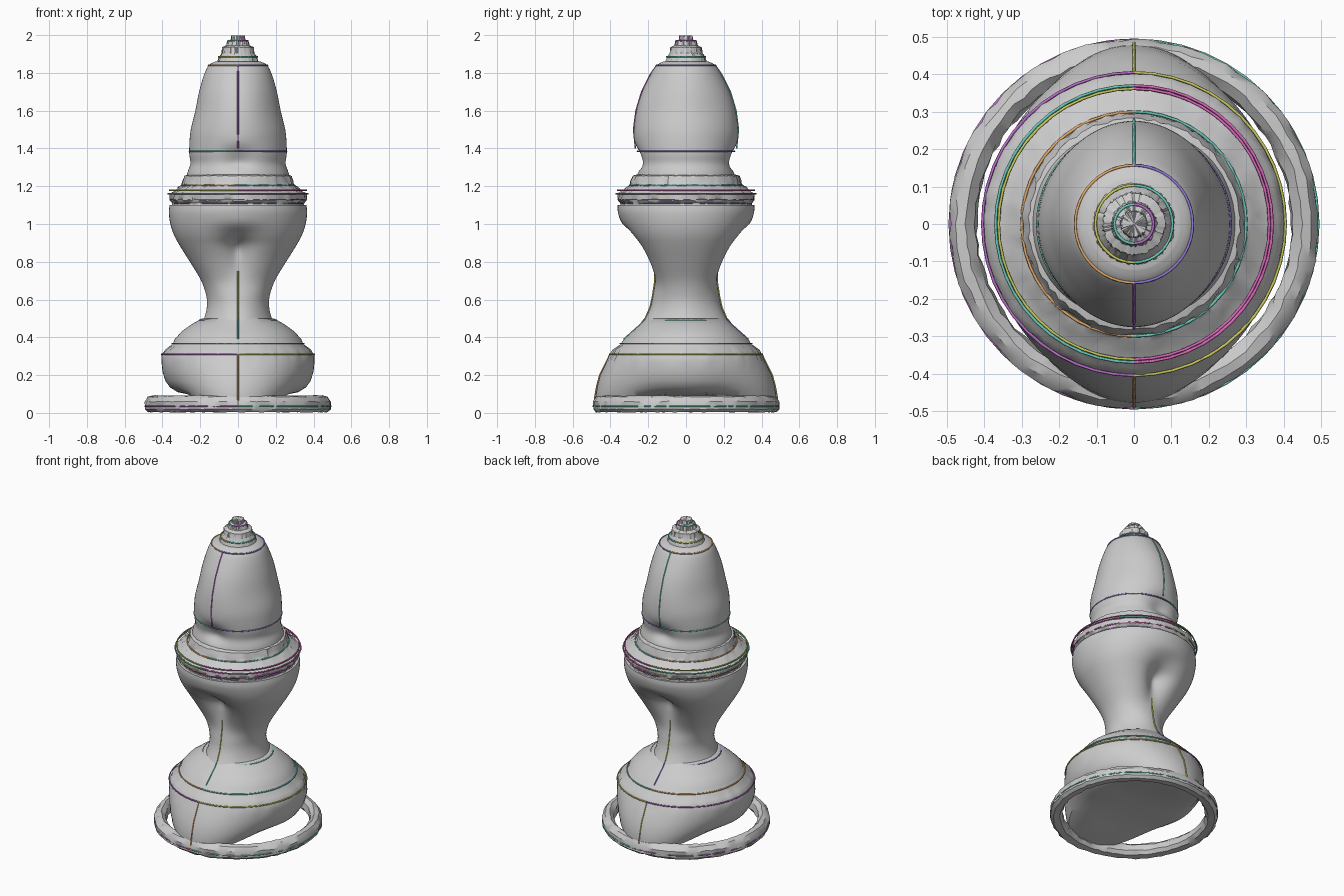
import bpy, bmesh, math, random

if "Cube" in bpy.data.objects:
    bpy.data.objects.remove(bpy.data.objects["Cube"])
random.seed(4)
N = 96


def add_object(name, bm):
    bmesh.ops.recalc_face_normals(bm, faces=bm.faces)
    me = bpy.data.meshes.new(name)
    bm.to_mesh(me)
    bm.free()
    ob = bpy.data.objects.new(name, me)
    bpy.context.collection.objects.link(ob)
    bpy.ops.object.select_all(action='DESELECT')
    ob.select_set(True)
    bpy.context.view_layer.objects.active = ob
    bpy.ops.object.shade_smooth_by_angle(angle=math.radians(35))
    return ob


def skin(bm, rings, closed=False):
    pairs = list(zip(rings, rings[1:]))
    if closed:
        pairs.append((rings[-1], rings[0]))
    for a, b in pairs:
        for i in range(N):
            j = (i + 1) % N
            bm.faces.new((a[i], a[j], b[j], b[i]))


def level(bm, rx, ry, zx, zy, dent=0.0, rough=0.0):
    """One cross-section: side radius rx, front/back radius ry, optional centre dent."""
    ring = []
    for i in range(N):
        t = 2 * math.pi * i / N
        s = math.sin(t) ** 4
        r = rx + (ry - rx) * s - dent * abs(math.sin(t)) ** 20
        r += random.uniform(-rough, rough)
        z = zx + (zy - zx) * s + random.uniform(-rough, rough) * 0.5
        ring.append(bm.verts.new((r * math.cos(t), r * math.sin(t), z)))
    return ring


def loft(name, rows):
    bm = bmesh.new()
    rings = [level(bm, *r) for r in rows]
    skin(bm, rings)
    for ring, z in ((rings[0], rows[0][2]), (rings[-1], rows[-1][2])):
        c = bm.verts.new((0, 0, z))
        for i in range(N):
            bm.faces.new((ring[i], ring[(i + 1) % N], c))
    return add_object(name, bm)


def smooth_rows(rows, steps=4):
    """Catmull-Rom refinement of (z, rx, ry, dent) profile rows."""
    out = []
    for k in range(len(rows) - 1):
        q = [rows[max(0, k - 1)], rows[k], rows[k + 1], rows[min(len(rows) - 1, k + 2)]]
        for m in range(steps):
            t = m / steps
            z, rx, ry, d = [0.5 * (2 * b + (c - a) * t + (2 * a - 5 * b + 4 * c - e) * t * t
                                   + (3 * b - a - 3 * c + e) * t ** 3) for a, b, c, e in zip(*q)]
            out.append((rx, ry, z, z, d))
    z, rx, ry, d = rows[-1]
    return out + [(rx, ry, z, z, d)]


# open base ring
bm = bmesh.new()
section = [(.42, .03), (.435, .008), (.475, .004), (.492, .02), (.493, .06),
           (.475, .085), (.45, .092), (.425, .07)]
skin(bm, [level(bm, r, r, z, z, 0, .004) for r, z in section], True)
add_object("base_ring", bm)

# pedestal: arches over the ring at the sides and merges at front and back
loft("pedestal", [
    (.06, .10, .09, .09), (.18, .28, .09, .075), (.27, .43, .10, .035),
    (.32, .475, .11, .04), (.36, .478, .135, .09), (.385, .47, .17, .14),
    (.40, .455, .22, .20), (.405, .425, .27, .26), (.402, .402, .305, .305, 0, .006),
    (.385, .385, .335, .335, 0, .006), (.345, .345, .365, .365),
    (.335, .33, .39, .39), (.30, .285, .43, .43), (.245, .24, .47, .47), (.19, .21, .50, .50)])

# waisted stem swelling up to the collar
loft("stem", smooth_rows([
    (.45, .21, .245, 0), (.50, .18, .215, 0), (.56, .165, .188, 0), (.62, .168, .175, 0),
    (.70, .195, .163, 0), (.80, .255, .195, .03), (.88, .305, .245, .07),
    (.94, .338, .295, .035), (1.0, .358, .335, 0), (1.06, .366, .36, 0), (1.10, .362, .362, 0)]))

# stepped collar
loft("collar", [(r, r, z, z, 0, n) for r, z, n in (
    (.352, 1.08, 0), (.345, 1.11, .007), (.36, 1.125, .005), (.362, 1.16, .005),
    (.335, 1.175, .006), (.315, 1.195, .006), (.297, 1.205, .005),
    (.292, 1.225, .005), (.282, 1.255, .004), (.25, 1.265, 0))])

# domed head
loft("head", smooth_rows([
    (1.20, .28, .27, 0), (1.27, .268, .255, 0), (1.32, .252, .25, .03),
    (1.37, .258, .258, .02), (1.43, .257, .27, 0), (1.50, .25, .275, 0),
    (1.60, .226, .262, 0), (1.70, .206, .232, 0), (1.79, .18, .188, 0),
    (1.84, .155, .155, 0), (1.86, .12, .12, 0)]))

# stepped finial
loft("finial", [(r, r, z, z, 0, .003) for r, z in (
    (.115, 1.84), (.105, 1.87), (.10, 1.885), (.085, 1.905), (.083, 1.935),
    (.06, 1.945), (.055, 1.968), (.037, 1.975), (.034, 1.997))])


# thin coloured seam lines
def paint(name, rgb):
    m = bpy.data.materials.new(name)
    m.diffuse_color = (*rgb, 1)
    m.use_nodes = True
    m.node_tree.nodes["Principled BSDF"].inputs["Base Color"].default_value = m.diffuse_color
    return m


paints = [paint(n, c) for n, c in (
    ("teal", (.15, .6, .5)), ("magenta", (.7, .15, .5)), ("violet", (.3, .2, .7)),
    ("orange", (.75, .4, .15)), ("olive", (.6, .6, .12)), ("purple", (.5, .15, .6)))]


def seam(name, pts, mat):
    cu = bpy.data.curves.new(name, 'CURVE')
    cu.dimensions = '3D'
    cu.bevel_depth = .004
    cu.bevel_resolution = 1
    sp = cu.splines.new('POLY')
    sp.points.add(len(pts) - 1)
    for p, co in zip(sp.points, pts):
        p.co = (*co, 1)
    cu.materials.append(paints[mat])
    bpy.context.collection.objects.link(bpy.data.objects.new(name, cu))


for k, (r, z, right, left) in enumerate((
        (.492, .035, 0, 5), (.405, .31, 4, 5), (.348, .367, 0, 3), (.205, .49, 0, 2),
        (.345, 1.11, 2, 5), (.36, 1.13, 1, 4), (.37, 1.16, 1, 0), (.362, 1.178, 1, 4),
        (.30, 1.205, 0, 3), (.258, 1.385, 2, 0), (.157, 1.84, 2, 3), (.103, 1.885, 0, 4),
        (.052, 1.97, 5, 0))):
    for side, mat in ((1, right), (-1, left)):
        seam(f"ring_seam_{k}", [(side * r * math.cos(t), r * math.sin(t), z)
             for t in [math.pi * (i / 24 - .5) for i in range(25)]], mat)

for y, mats in ((-1, (3, 0, 4, 5)), (1, (4, 2, 4, 0))):
    for path, mat in zip((
            [(.49, .03), (.482, .09), (.473, .14), (.457, .20), (.427, .26), (.403, .31)],
            [(.33, .39), (.285, .43), (.24, .47), (.218, .50)],
            [(.216, .50), (.19, .56), (.177, .62), (.165, .70), (.165, .75)],
            [(.268, 1.40), (.278, 1.50), (.265, 1.60), (.235, 1.70), (.19, 1.79), (.156, 1.84)]), mats):
        seam("upright_seam", [(0, y * r, z) for r, z in path], mat)
